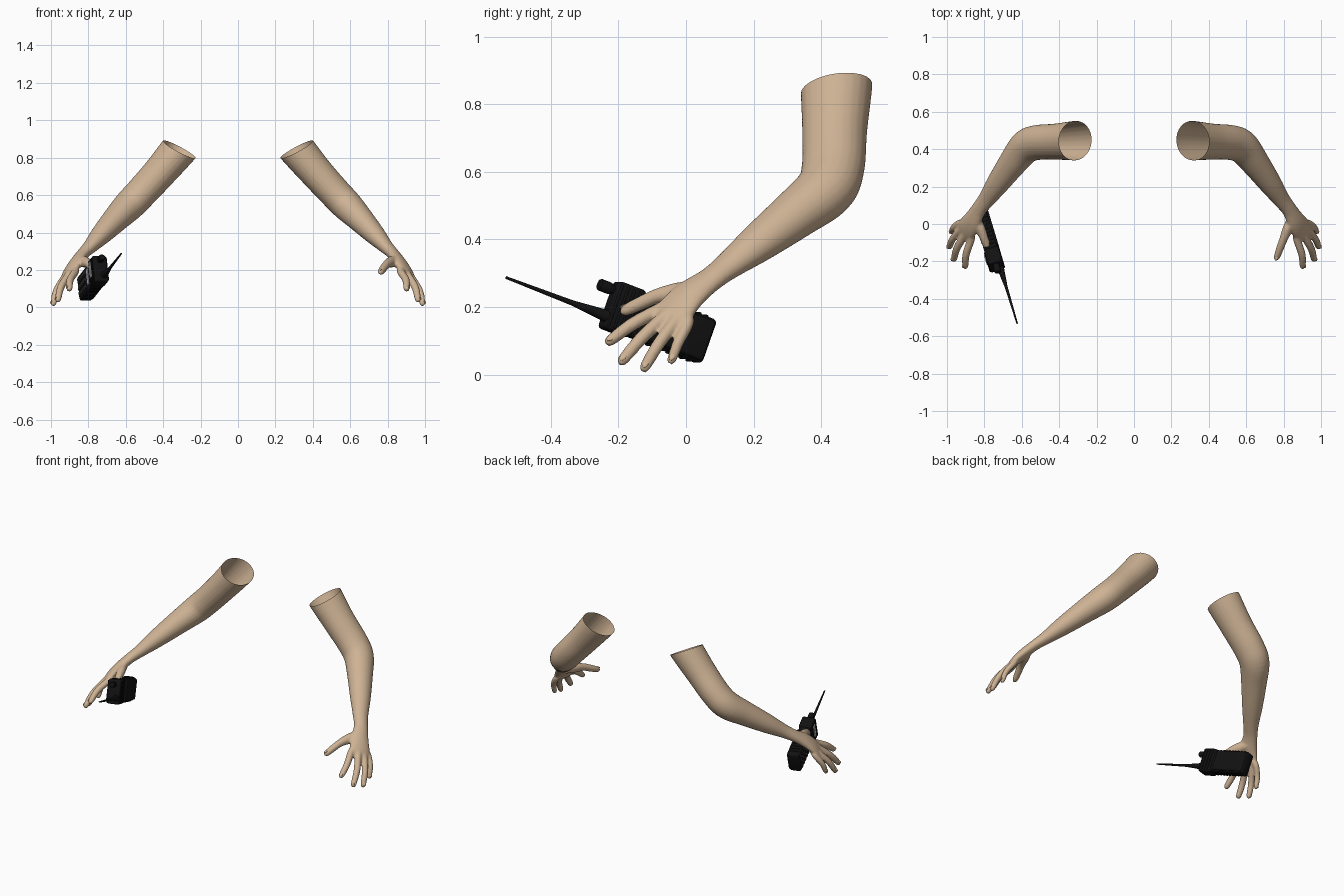
import bpy, bmesh, math
from mathutils import Vector, Matrix

cube = bpy.data.objects.get("Cube")
if cube:
    bpy.data.objects.remove(cube)


def material(name, rgb, rough=0.6):
    m = bpy.data.materials.new(name)
    m.use_nodes = True
    m.diffuse_color = (*rgb, 1)
    node = m.node_tree.nodes["Principled BSDF"]
    node.inputs["Base Color"].default_value = (*rgb, 1)
    node.inputs["Roughness"].default_value = rough
    return m


SKIN = material("skin", (0.62, 0.45, 0.30))
BLACK = material("black plastic", (0.006, 0.006, 0.006))
GREY = material("key grey", (0.03, 0.03, 0.03))
SILVER = material("label silver", (0.55, 0.55, 0.55))
WHITE = material("marking white", (0.8, 0.8, 0.8))


def add_object(name, bm, mat, angle=None):
    mesh = bpy.data.meshes.new(name)
    bm.to_mesh(mesh)
    bm.free()
    mesh.materials.append(mat)
    ob = bpy.data.objects.new(name, mesh)
    bpy.context.collection.objects.link(ob)
    if angle is not None:
        bpy.ops.object.select_all(action='DESELECT')
        ob.select_set(True)
        bpy.context.view_layer.objects.active = ob
        bpy.ops.object.shade_smooth_by_angle(angle=math.radians(angle))
    return ob


def resample(points, steps):
    """Catmull-Rom curve through points of any dimension."""
    p = [Vector(q) for q in points]
    p = [p[0] * 2 - p[1]] + p + [p[-1] * 2 - p[-2]]
    out = []
    for a, b, c, d in zip(p, p[1:], p[2:], p[3:]):
        for i in range(steps):
            t = i / steps
            out.append((b * 2 + (c - a) * t + (a * 2 - b * 5 + c * 4 - d) * t * t
                        + (b * 3 - a - c * 3 + d) * t ** 3) / 2)
    return out + [p[-2]]


ACROSS = Vector((-0.57, -0.77, 0.28))   # little finger towards index finger


def loft(bm, points, steps=5, sides=24):
    """Closed tube with elliptical sections; points are x, y, z, half width, half thickness."""
    path = resample([list(q[:3]) for q in points], steps)
    size = resample([list(q[3:]) for q in points], steps)
    rings = []
    for i, c in enumerate(path):
        t = (path[min(i + 1, len(path) - 1)] - path[max(i - 1, 0)]).normalized()
        u = (ACROSS - t * ACROSS.dot(t)).normalized()
        v = t.cross(u)
        rings.append([bm.verts.new(c + u * size[i][0] * math.cos(a) + v * size[i][1] * math.sin(a))
                      for a in (math.tau * k / sides for k in range(sides))])
    for r, s in zip(rings, rings[1:]):
        for k in range(sides):
            n = (k + 1) % sides
            bm.faces.new((r[k], r[n], s[n], s[k]))
    bm.faces.new(rings[0][::-1])
    bm.faces.new(rings[-1])


# Arm and palm centre line, shoulder end first
ARM = [(0.25, 0.447, 0.93, 0.11, 0.10), (0.315, 0.445, 0.845, 0.107, 0.097),
       (0.42, 0.44, 0.72, 0.097, 0.089), (0.52, 0.435, 0.61, 0.094, 0.085),
       (0.582, 0.41, 0.545, 0.09, 0.083), (0.65, 0.325, 0.475, 0.077, 0.071),
       (0.73, 0.215, 0.39, 0.062, 0.055), (0.79, 0.13, 0.325, 0.047, 0.038),
       (0.832, 0.075, 0.283, 0.043, 0.031), (0.867, 0.012, 0.237, 0.056, 0.03),
       (0.897, -0.03, 0.192, 0.063, 0.025), (0.918, -0.058, 0.152, 0.056, 0.017)]

# Knuckle and tip of each finger, index to little
FINGERS = [((0.872, -0.085, 0.188), (0.905, -0.238, 0.092), 0.021),
           ((0.91, -0.066, 0.168), (0.967, -0.198, 0.032), 0.021),
           ((0.932, -0.035, 0.152), (0.992, -0.13, 0.01), 0.02),
           ((0.935, 0.005, 0.15), (0.98, -0.048, 0.032), 0.018)]
THUMB = [(0.85, 0.035, 0.25, 0.028, 0.026), (0.822, -0.025, 0.243, 0.031, 0.026),
         (0.798, -0.085, 0.232, 0.023, 0.022), (0.777, -0.14, 0.208, 0.021, 0.02),
         (0.764, -0.178, 0.19, 0.018, 0.016), (0.758, -0.194, 0.182, 0.008, 0.008)]


def nail(bm, spot, along, out):
    side = along.cross(out).normalized()
    out = side.cross(along).normalized()
    m = Matrix.Translation(spot) @ Matrix((side, along, out)).transposed().to_4x4()
    m = m @ Matrix.Diagonal((0.009, 0.014, 0.004, 1))
    bmesh.ops.create_uvsphere(bm, u_segments=12, v_segments=8, radius=1, matrix=m)


# Fuse arm, palm and digits into one skin
bm = bmesh.new()
loft(bm, ARM)
nails = bmesh.new()
for base, tip, r in FINGERS:
    base, tip = Vector(base), Vector(tip)
    along = (tip - base).normalized()
    root = base.lerp(Vector((0.87, 0.0, 0.23)), 0.35)
    mid = base.lerp(tip, 0.5) + Vector((0.009, 0, 0.007))
    near = tip - along * 0.018
    loft(bm, [(*root, r, r), (*base, r, r), (*mid, r * 0.95, r * 0.95),
              (*near, r * 0.8, r * 0.8), (*tip, r * 0.4, r * 0.4)], 5, 14)
    nail(nails, near + Vector((0.8, 0, 0.5)).normalized() * r * 0.68, along, Vector((0.8, 0, 0.5)))
loft(bm, THUMB, 5, 16)
thumb_way = (Vector(THUMB[5][:3]) - Vector(THUMB[3][:3])).normalized()
nail(nails, Vector(THUMB[4][:3]) + Vector((-0.003, -0.006, 0.013)), thumb_way, Vector((-0.2, -0.3, 1)))
bmesh.ops.recalc_face_normals(bm, faces=bm.faces)
body = add_object("arm_form", bm, SKIN)
remesh = body.modifiers.new("fuse", 'REMESH')
remesh.mode = 'VOXEL'
remesh.voxel_size = 0.006
smooth = body.modifiers.new("soften", 'SMOOTH')
smooth.factor = 0.5
smooth.iterations = 6
fused = bpy.data.meshes.new_from_object(body.evaluated_get(bpy.context.evaluated_depsgraph_get()))
bpy.data.objects.remove(body)

# Cut the open sleeve end, then make both sides
skin = bmesh.new()
skin.from_mesh(fused)
bmesh.ops.bisect_plane(skin, geom=skin.verts[:] + skin.edges[:] + skin.faces[:],
                       plane_co=(0.315, 0.445, 0.845), plane_no=(-0.53, -0.15, 1), clear_outer=True)
for side, sign in (("left", 1), ("right", -1)):
    for part, source in (("arm", skin), ("fingernails", nails)):
        copy = source.copy()
        if sign < 0:
            bmesh.ops.scale(copy, vec=(-1, 1, 1), verts=copy.verts)
            bmesh.ops.reverse_faces(copy, faces=copy.faces)
        add_object(f"{side}_{part}", copy, SKIN, 60)
skin.free()
nails.free()

# Handheld radio frame: x depth (keypad on -x), y width, z length
FRAME = Matrix(((0.96, -0.1, 0.271), (0.29, 0.33, -0.9), (0, 0.94, 0.345))).to_4x4()
FRAME = Matrix.Translation((-0.778, -0.085, 0.153)) @ FRAME


def boxes(name, items, mat, bevel=0):
    """One object from (centre, size) boxes in the radio frame."""
    bm = bmesh.new()
    for centre, size in items:
        bmesh.ops.create_cube(bm, size=1, matrix=Matrix.Translation(centre) @ Matrix.Diagonal((*size, 1)))
    if bevel:
        bmesh.ops.bevel(bm, geom=bm.edges[:], offset=bevel, segments=3, profile=0.5, affect='EDGES')
    bm.transform(FRAME)
    return add_object(name, bm, mat, 35)


def rod(name, y, x, stations, sides=16):
    """Turned rod along the radio's length; stations are (z, radius)."""
    bm = bmesh.new()
    for (z0, r0), (z1, r1) in zip(stations, stations[1:]):
        bmesh.ops.create_cone(bm, cap_ends=True, segments=sides, radius1=r0, radius2=r1, depth=z1 - z0,
                              matrix=Matrix.Translation((x, y, (z0 + z1) / 2)))
    bm.transform(FRAME)
    return add_object(name, bm, BLACK, 35)


boxes("radio_body", [((0, 0, -0.03), (0.07, 0.138, 0.27))], BLACK, 0.014)
boxes("radio_head", [((0, 0, 0.115), (0.08, 0.148, 0.09))], BLACK, 0.012)
boxes("radio_battery", [((0.026, 0, -0.05), (0.035, 0.125, 0.22))], BLACK, 0.01)
boxes("grip_ribs", [((0, 0, -0.13 + i * 0.022), (0.05, 0.146, 0.01)) for i in range(9)], BLACK, 0.003)
boxes("head_ribs", [((0, 0, 0.09 + i * 0.02), (0.086, 0.13, 0.008)) for i in range(4)], BLACK, 0.003)
rod("antenna", -0.037, 0.018, [(0.15, 0.02), (0.185, 0.016), (0.27, 0.008), (0.49, 0.004)])
rod("volume_knob", 0.045, 0.0, [(0.155, 0.012), (0.175, 0.018), (0.205, 0.018), (0.21, 0.014)])

# Screen, label and keypad on the face
boxes("screen", [((-0.044, 0.01, 0.11), (0.006, 0.085, 0.026))], SILVER)
boxes("face_label", [((-0.036, 0, 0.03), (0.006, 0.09, 0.032))], SILVER)
keys = [(y, z) for y in (-0.038, 0, 0.038) for z in (-0.135, -0.105, -0.075, -0.045, -0.015)]
boxes("keys", [((-0.036, y, z), (0.01, 0.026, 0.018)) for y, z in keys], GREY, 0.003)
boxes("key_marks", [((-0.041, y, z), (0.002, 0.009, 0.005)) for y, z in keys], WHITE)
